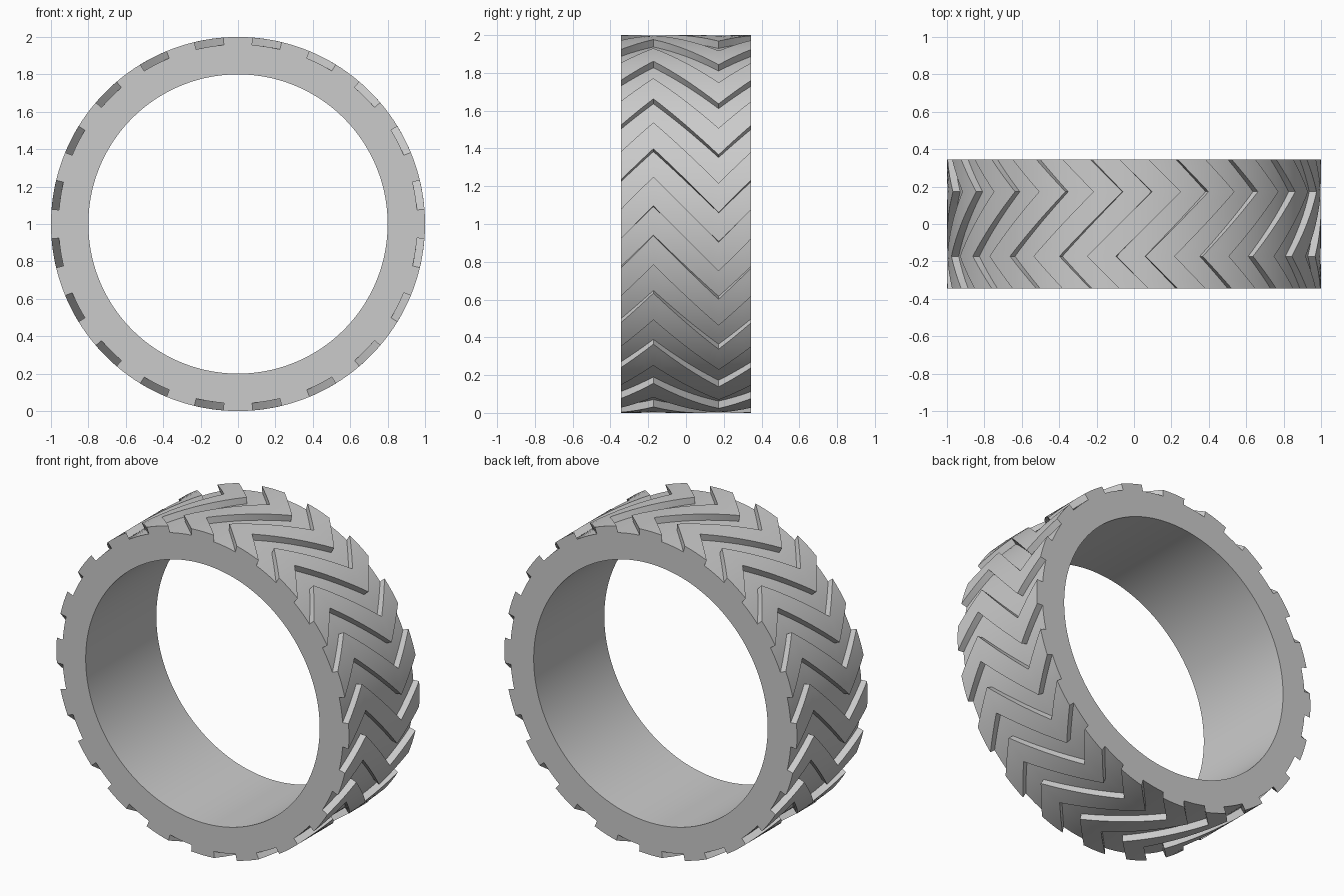
import bpy, bmesh, math

cube = bpy.data.objects.get("Cube")
if cube:
    bpy.data.objects.remove(cube)

R_BORE, R_GROOVE, R_TREAD = 0.80, 0.96, 1.0
HALF_WIDTH = 0.345
BLOCKS = 20            # tread blocks around the ring
STEPS = 4              # segments across each block or groove
COUNT = BLOCKS * 2 * STEPS
ROWS = 16              # segments across the width
SWING = math.radians(10)

# Rubber material
rubber = bpy.data.materials.new("grey_rubber")
rubber.use_nodes = True
grey = (0.6, 0.6, 0.6, 1)
rubber.diffuse_color = grey
rubber.node_tree.nodes["Principled BSDF"].inputs["Base Color"].default_value = grey

bm = bmesh.new()
verts = {}


def zigzag(t):
    """Tread offset across the width: 0, up, down, 0."""
    if t < 0.25:
        return 4 * t
    return 2 - 4 * t if t < 0.75 else 4 * t - 4


def vert(r, i, j):
    """Shared vertex at radius r, angular step i, width row j."""
    key = (r, i % COUNT, j)
    if key not in verts:
        t = j / ROWS
        a = math.tau * (i + STEPS / 2) / COUNT + SWING * zigzag(t)
        y = (2 * t - 1) * HALF_WIDTH
        verts[key] = bm.verts.new((r * math.cos(a), y, r * math.sin(a)))
    return verts[key]


def quad(*corners):
    bm.faces.new([vert(*c) for c in corners])


for i in range(COUNT):
    k = i + 1
    is_block = (i // STEPS) % 2 == 1
    r = R_TREAD if is_block else R_GROOVE
    for j in range(ROWS):
        # Tread tops and groove floors
        quad((r, i, j), (r, k, j), (r, k, j + 1), (r, i, j + 1))
        # Groove walls
        if i % STEPS == 0:
            quad((R_GROOVE, i, j), (R_TREAD, i, j),
                 (R_TREAD, i, j + 1), (R_GROOVE, i, j + 1))
    # Side walls and block ends
    for j in (0, ROWS):
        quad((R_BORE, i, j), (R_BORE, k, j), (R_GROOVE, k, j), (R_GROOVE, i, j))
        if is_block:
            quad((R_GROOVE, i, j), (R_GROOVE, k, j), (R_TREAD, k, j), (R_TREAD, i, j))
    # Bore
    quad((R_BORE, i, 0), (R_BORE, k, 0), (R_BORE, k, ROWS), (R_BORE, i, ROWS))

bmesh.ops.recalc_face_normals(bm, faces=bm.faces[:])
mesh = bpy.data.meshes.new("tyre")
bm.to_mesh(mesh)
bm.free()
mesh.materials.append(rubber)

tyre = bpy.data.objects.new("tyre", mesh)
tyre.location.z = R_TREAD
bpy.context.collection.objects.link(tyre)
bpy.context.view_layer.objects.active = tyre
tyre.select_set(True)
bpy.ops.object.shade_smooth_by_angle(angle=math.radians(30))
